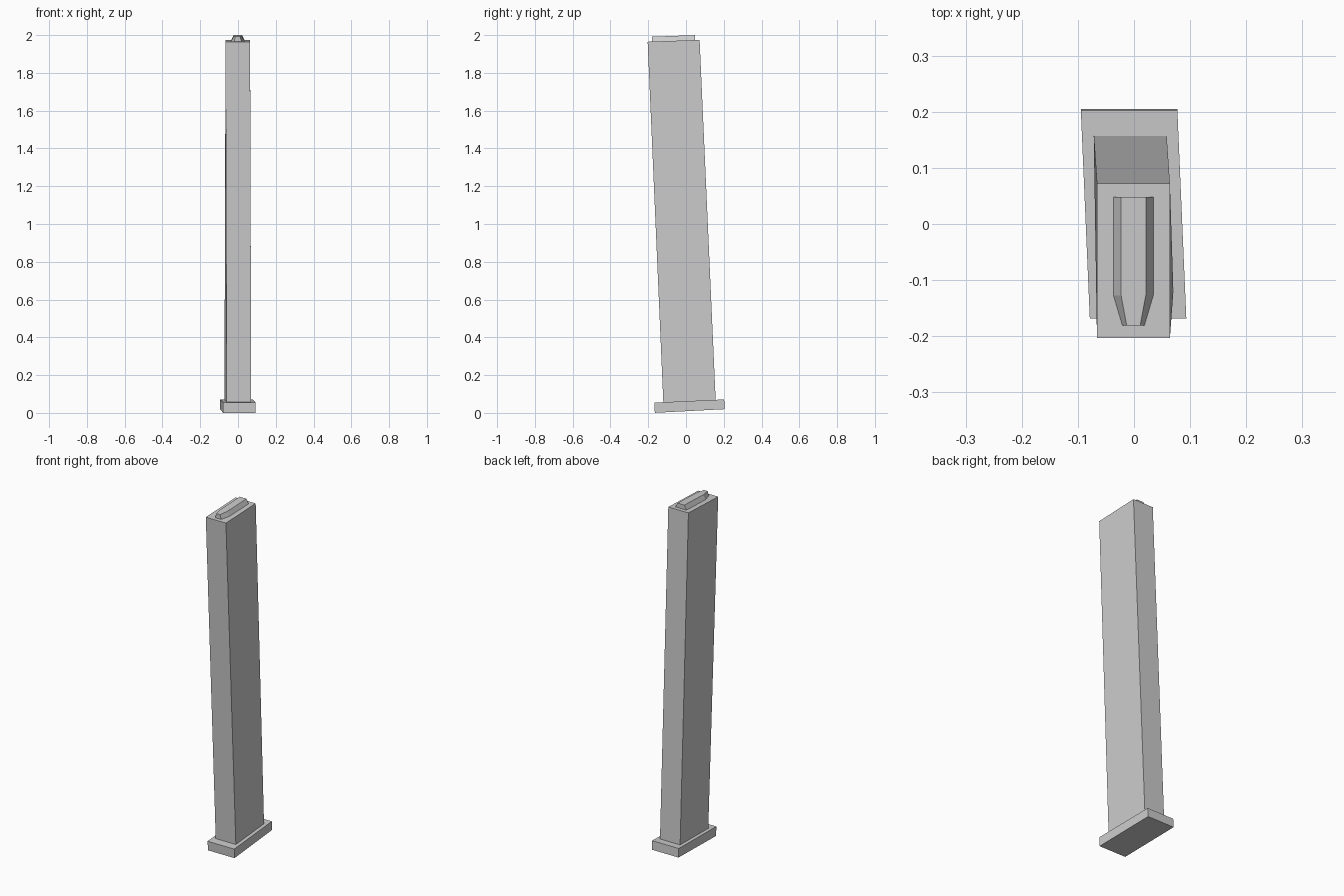
import bpy

if "Cube" in bpy.data.objects:
    bpy.data.objects.remove(bpy.data.objects["Cube"])


def loft(name, lower, upper):
    """Closed solid between two matching counter-clockwise rings."""
    n = len(lower)
    faces = [tuple(reversed(range(n))), tuple(range(n, 2 * n))]
    faces += [(i, (i + 1) % n, n + (i + 1) % n, n + i) for i in range(n)]
    mesh = bpy.data.meshes.new(name)
    mesh.from_pydata(lower + upper, [], faces)
    obj = bpy.data.objects.new(name, mesh)
    bpy.context.collection.objects.link(obj)
    return obj


def ring(stations, z, slope, skew=0.0, cx=-0.001):
    """Outline from (y, half width) stations, front to back.
    z is the height at y = 0, slope tilts it, skew shears x along y."""
    right = [(cx + skew * y + w, y, z + slope * y) for y, w in stations]
    left = [(cx + skew * y - w, y, z + slope * y) for y, w in stations]
    return right + left[::-1]


SKEW = -0.043

# Floor plate, slightly skewed and tilted
loft("base_plate",
     ring([(-0.165, 0.086), (0.205, 0.086)], 0.009, 0.052, SKEW, 0),
     ring([(-0.168, 0.086), (0.202, 0.086)], 0.062, 0.045, SKEW, 0))

# Long leaning body, twisting from the skewed plate to a square top
loft("body",
     ring([(-0.120, 0.065), (0.157, 0.065)], 0.060, 0.045, SKEW, 0),
     ring([(-0.203, 0.065), (0.072, 0.065)], 1.972, 0.036))

# Bevelled ridge on top, tapering toward the front
loft("top_ridge",
     ring([(-0.181, 0.020), (-0.127, 0.036), (0.048, 0.036)], 1.971, 0.036),
     ring([(-0.181, 0.012), (-0.127, 0.022), (0.048, 0.022)], 1.998, 0.036))
